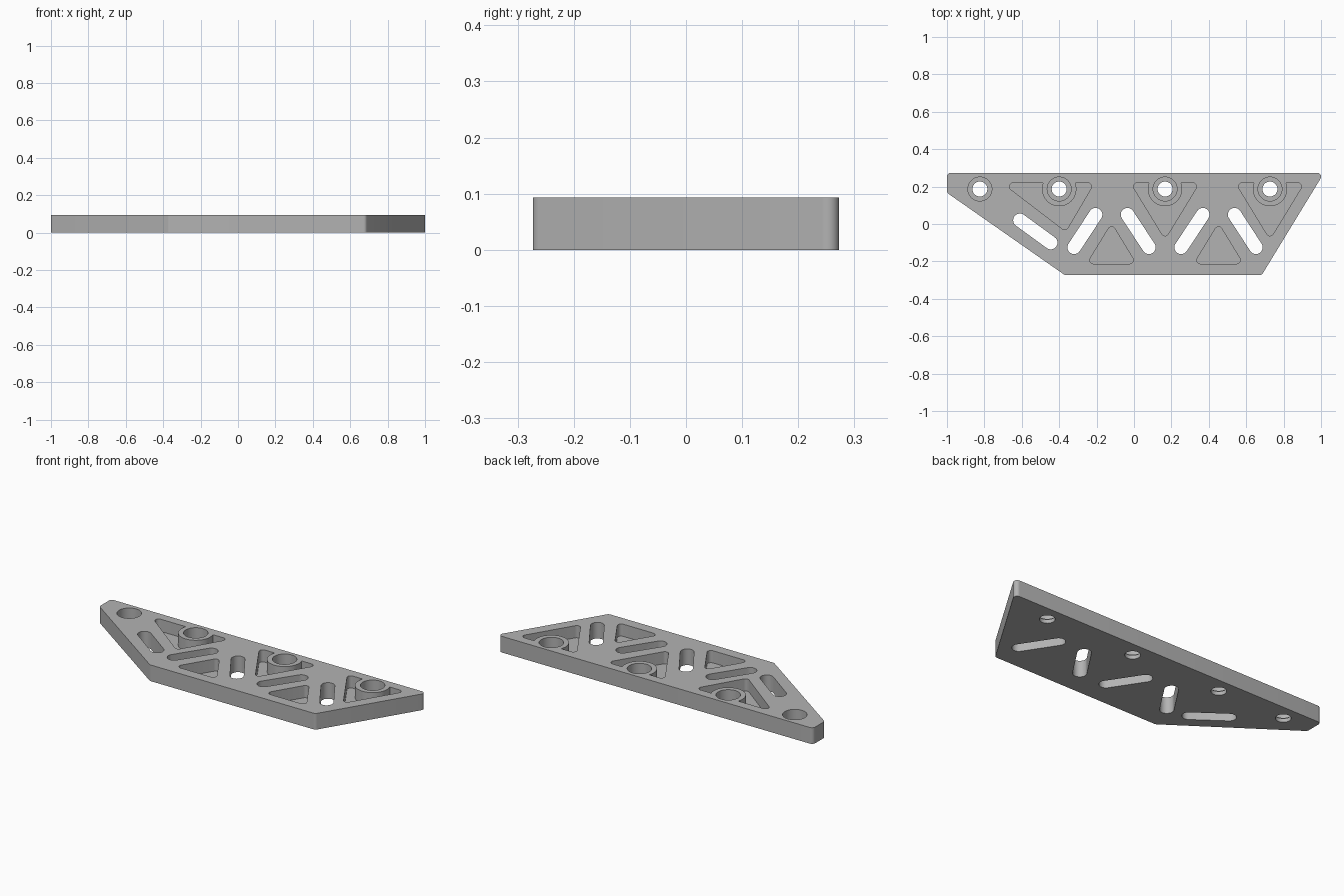
import bpy, bmesh, math
from mathutils import Vector

if "Cube" in bpy.data.objects:
    bpy.data.objects.remove(bpy.data.objects["Cube"], do_unlink=True)

HEIGHT = 0.093
FLOOR = 0.023
HALF_DEPTH = 0.273
HOLE_Y = 0.187
HOLE_X = (-0.824, -0.4, 0.166, 0.727)
SLOPE = 1.64          # steepness of the truss diagonals


def rounded(corners, radius, steps=8):
    """Fillet every corner of a counter-clockwise convex polygon."""
    pts = []
    for i, c in enumerate(corners):
        c = Vector(c)
        a = (Vector(corners[i - 1]) - c).normalized()
        b = (Vector(corners[(i + 1) % len(corners)]) - c).normalized()
        half = a.angle(b) / 2
        centre = c + (a + b).normalized() * radius / math.sin(half)
        start = c + a * radius / math.tan(half) - centre
        turn = math.pi - 2 * half
        for k in range(steps + 1):
            t = turn * k / steps
            pts.append(centre + Vector((start.x * math.cos(t) - start.y * math.sin(t),
                                        start.x * math.sin(t) + start.y * math.cos(t))))
    return pts


def circle(x, y, r, n=48):
    return [Vector((x + r * math.cos(2 * math.pi * k / n),
                    y + r * math.sin(2 * math.pi * k / n))) for k in range(n)]


def slot(start, end, r=0.036):
    a, b = Vector(start), Vector(end)
    d = b - a
    heading = math.atan2(d.y, d.x)
    pts = []
    for centre, first in ((b, heading - math.pi / 2), (a, heading + math.pi / 2)):
        for k in range(13):
            t = first + math.pi * k / 12
            pts.append(centre + Vector((math.cos(t), math.sin(t))) * r)
    return pts


def solid(name, outlines, z0, z1):
    """Extrude flat outlines into one object."""
    bm = bmesh.new()
    for pts in outlines:
        low = [bm.verts.new((p.x, p.y, z0)) for p in pts]
        high = [bm.verts.new((p.x, p.y, z1)) for p in pts]
        bm.faces.new(low[::-1])
        bm.faces.new(high)
        for i in range(len(pts)):
            j = (i + 1) % len(pts)
            bm.faces.new((low[i], low[j], high[j], high[i]))
    mesh = bpy.data.meshes.new(name)
    bm.to_mesh(mesh)
    bm.free()
    obj = bpy.data.objects.new(name, mesh)
    bpy.context.collection.objects.link(obj)
    return obj


def cut(target, cutter):
    mod = target.modifiers.new("cut", "BOOLEAN")
    mod.operation = "DIFFERENCE"
    mod.solver = "EXACT"
    mod.object = cutter
    bpy.ops.object.select_all(action="DESELECT")
    bpy.context.view_layer.objects.active = target
    target.select_set(True)
    bpy.ops.object.modifier_apply(modifier=mod.name)
    bpy.data.objects.remove(cutter, do_unlink=True)


# Plate outline
plate = solid("truss_plate", [rounded([
    (-1, HALF_DEPTH), (-1, 0.167), (-0.37, -HALF_DEPTH),
    (0.683, -HALF_DEPTH), (1.016, HALF_DEPTH)], 0.02)], 0, HEIGHT)

# Triangular pockets, leaving round bosses around the bolt holes
TOP, BASE = 0.22, -0.213
triangles = [[(-0.705, TOP), (-0.365, -0.04), (-0.212, TOP)]]
for x in HOLE_X[2:]:
    triangles.append([(x - 0.184, TOP), (x, TOP - 0.184 * SLOPE), (x + 0.184, TOP)])
for x in (-0.12, 0.452):
    triangles.append([(x - 0.132, BASE), (x + 0.132, BASE), (x, BASE + 0.132 * SLOPE)])
pockets = solid("pocket_cutter", [rounded(t, 0.02) for t in triangles], FLOOR, 0.2)
bosses = solid("boss_cutter", [circle(x, HOLE_Y, 0.092) for x in HOLE_X[1:]], -0.1, 0.3)
cut(pockets, bosses)
cut(plate, pockets)

# Through slots between the pockets
slots = [slot((-0.61, 0.02), (-0.445, -0.1))]
for top_x, low_x in ((-0.205, -0.32), (-0.035, 0.08), (0.368, 0.252), (0.538, 0.652)):
    slots.append(slot((top_x, 0.05), (low_x, -0.125)))
cut(plate, solid("slot_cutter", slots, -0.1, 0.2))

# Stepped bolt holes
for radius, bottom in ((0.064, 0.03), (0.048, 0.022), (0.04, -0.1)):
    cut(plate, solid("hole_cutter", [circle(x, HOLE_Y, radius) for x in HOLE_X], bottom, 0.2))

# Plain grey finish
grey = bpy.data.materials.new("grey")
grey.use_nodes = True
colour = (0.45, 0.45, 0.45, 1)
grey.diffuse_color = colour
grey.node_tree.nodes["Principled BSDF"].inputs["Base Color"].default_value = colour
plate.data.materials.clear()
plate.data.materials.append(grey)
for face in plate.data.polygons:
    face.material_index = 0
bpy.ops.object.select_all(action="DESELECT")
bpy.context.view_layer.objects.active = plate
plate.select_set(True)
bpy.ops.object.shade_smooth_by_angle(angle=math.radians(30))
